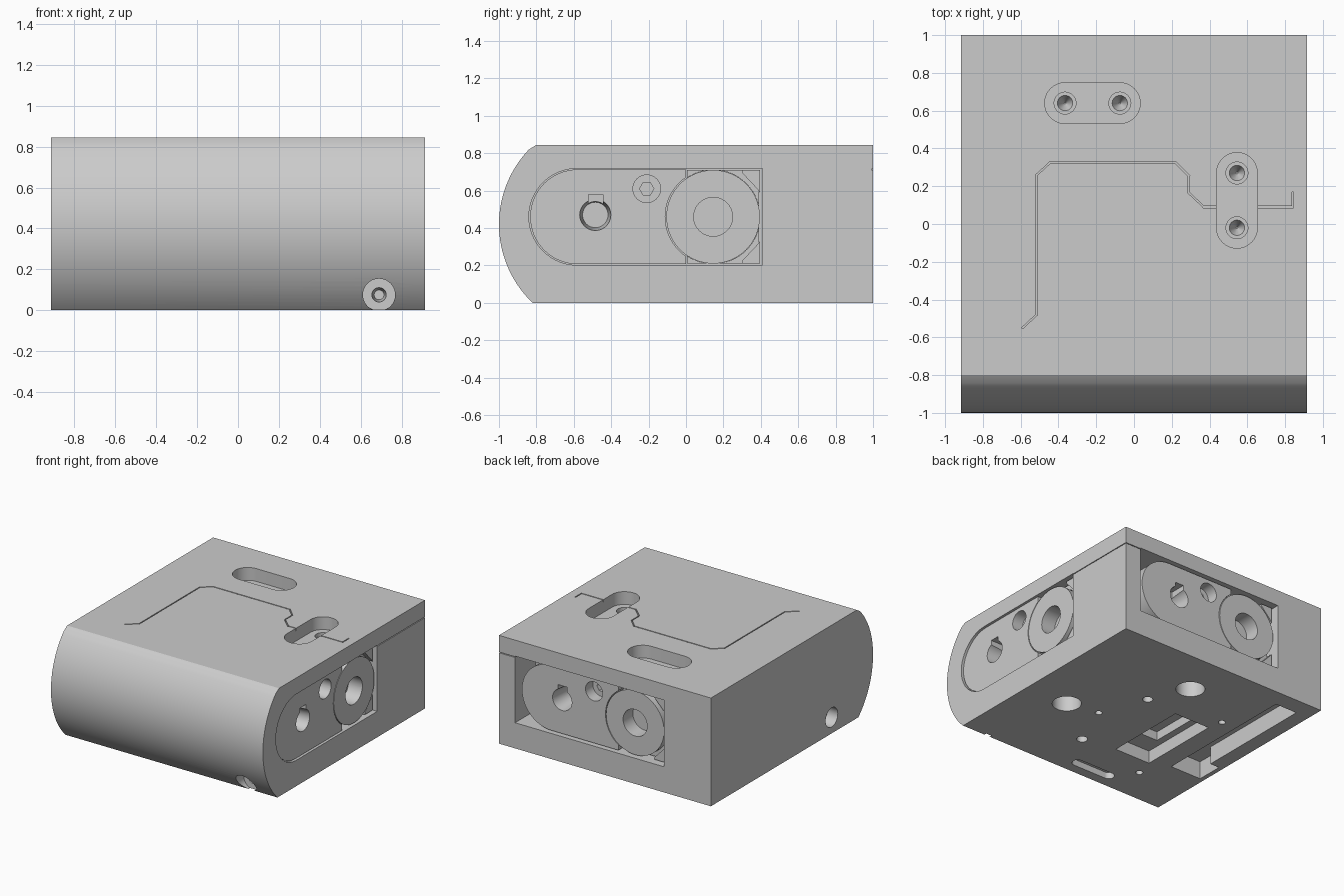
import bpy, bmesh, math
from mathutils import Matrix, Vector

if "Cube" in bpy.data.objects:
    bpy.data.objects.remove(bpy.data.objects["Cube"], do_unlink=True)

HALF_W, HEIGHT = 0.915, 0.845

grey = bpy.data.materials.new("light_grey")
grey.use_nodes = True
grey.diffuse_color = (0.6, 0.6, 0.6, 1)
grey.node_tree.nodes["Principled BSDF"].inputs["Base Color"].default_value = (0.6, 0.6, 0.6, 1)


# Working planes: u and v lie in the face, n points out of it
def plane(origin, u, v, n):
    m = Matrix((Vector(u), Vector(v), Vector(n))).transposed().to_4x4()
    m.translation = origin
    return m


X, Y, Z = Vector((1, 0, 0)), Vector((0, 1, 0)), Vector((0, 0, 1))
TOP = plane((0, 0, HEIGHT), X, Y, Z)
BOTTOM = plane((0, 0, 0), X, Y, -Z)
FRONT = plane((0, -1, 0), X, Z, -Y)
LEFT = plane((-HALF_W, 0, 0), Y, Z, -X)
SIDE_UNIT = plane((HALF_W, 0.145, 0.46), Y, Z, X)
BACK_UNIT = plane((-0.24, 1, 0.46), -X, Z, Y)


# Outlines
def arc(cu, cv, r, a0, a1, n):
    return [(cu + r * math.cos(math.radians(a0 + (a1 - a0) * i / n)),
             cv + r * math.sin(math.radians(a0 + (a1 - a0) * i / n))) for i in range(n + 1)]


def circle(cu, cv, r, n=40):
    return arc(cu, cv, r, 0, 360, n)[:-1]


def rect(u0, u1, v0, v1):
    return [(u0, v0), (u1, v0), (u1, v1), (u0, v1)]


def rounded_left(u0, u1, r):
    return arc(u0 + r, 0, r, 90, 270, 32) + [(u1, -r), (u1, r)]


def stadium(u0, u1, v, r):
    return arc(u0, v, r, 90, 270, 20) + arc(u1, v, r, -90, 90, 20)


# Prism between two depths below a plane; taper scales the far end
def prism(name, frame, pts, near, far, taper=1.0):
    bm = bmesh.new()
    centre = sum((Vector(p) for p in pts), Vector((0, 0))) / len(pts)
    rings = []
    for depth, scale in ((near, 1.0), (far, taper)):
        ring = []
        for p in pts:
            q = centre + (Vector(p) - centre) * scale
            ring.append(bm.verts.new(frame @ Vector((q.x, q.y, -depth))))
        rings.append(ring)
        bm.faces.new(ring)
    for i in range(len(pts)):
        j = (i + 1) % len(pts)
        bm.faces.new((rings[0][i], rings[0][j], rings[1][j], rings[1][i]))
    bmesh.ops.recalc_face_normals(bm, faces=bm.faces)
    mesh = bpy.data.meshes.new(name)
    bm.to_mesh(mesh)
    bm.free()
    mesh.materials.append(grey)
    obj = bpy.data.objects.new(name, mesh)
    bpy.context.collection.objects.link(obj)
    return obj


def activate(obj):
    bpy.ops.object.select_all(action='DESELECT')
    obj.select_set(True)
    bpy.context.view_layer.objects.active = obj


def cut(target, frame, pts, far, near=-0.02, taper=1.0):
    cutter = prism("cutter", frame, pts, near, far, taper)
    cutter.hide_render = True
    activate(target)
    mod = target.modifiers.new("cut", 'BOOLEAN')
    mod.operation, mod.solver, mod.object = 'DIFFERENCE', 'EXACT', cutter
    bpy.ops.object.modifier_apply(modifier=mod.name)
    bpy.data.objects.remove(cutter, do_unlink=True)


def smooth(obj):
    activate(obj)
    bpy.ops.object.shade_smooth_by_angle(angle=math.radians(30))


# Block with a bowed front
bow = math.degrees(math.asin(0.42 / 0.58))
profile = arc(-0.42, 0.42, 0.58, 180 + bow, 180 - bow + 3, 36)
profile += [(-0.80, HEIGHT), (1, HEIGHT), (1, 0)]
body = prism("body", plane((HALF_W, 0, 0), Y, Z, X), profile, 0, 2 * HALF_W)

# Pockets for the side and back units
cut(body, SIDE_UNIT, rounded_left(-0.985, 0.265, 0.258), 0.25)
cut(body, BACK_UNIT, rect(-1.016, 0.27, -0.26, 0.26), 0.25)

# Slots in the top, each with two drilled holes
TOP_TURNED = plane((0, 0, HEIGHT), Y, X, Z)
for frame, u0, u1, v in ((TOP, -0.365, -0.075, 0.64), (TOP_TURNED, -0.02, 0.27, 0.545)):
    cut(body, frame, stadium(u0, u1, v, 0.108), 0.1)
    for u in (u0, u1):
        cut(body, frame, circle(u, v, 0.058, 32), 0.13, 0.05)
        cut(body, frame, circle(u, v, 0.045, 32), 0.21, 0.12, 0.1)

# Thin grooves along the top
paths = (
    [(-0.59, -0.55), (-0.515, -0.48), (-0.515, 0.26), (-0.445, 0.325), (0.22, 0.325),
     (0.29, 0.255), (0.29, 0.165), (0.37, 0.09), (0.45, 0.09)],
    [(0.64, 0.09), (0.84, 0.09), (0.84, 0.165)],
)
for path in paths:
    for a, b in zip(path, path[1:]):
        a, b = Vector(a), Vector(b)
        along = (b - a).normalized() * 0.004
        side = Vector((-along.y, along.x))
        cut(body, TOP, [a - along - side, b + along - side, b + along + side, a - along + side], 0.02)

# Seam around the back corner post
SIDE = plane((HALF_W, 0, 0), Y, Z, X)
BACK = plane((0, 1, 0), X, Z, Y)
cut(body, SIDE, rect(0.40, 1.02, 0.709, 0.715), 0.008)
cut(body, BACK, rect(0.77, 0.93, 0.709, 0.715), 0.008)

# Screw hole low in the front, plain hole in the left wall
cut(body, FRONT, circle(0.69, 0.075, 0.079), 0.2)
cut(body, FRONT, circle(0.69, 0.075, 0.04, 24), 0.32, 0.15, 0.6)
cut(body, LEFT, circle(-0.49, 0.125, 0.075), 0.09)

# Holes in the underside: x, y, radius, depth
for x, y, r, d in ((0.547, -0.10, 0.105, 0.15), (0, 0.63, 0.105, 0.15),
                   (0.14, 0.32, 0.037, 0.1), (0.134, -0.42, 0.04, 0.1),
                   (0.286, -0.054, 0.026, 0.1), (-0.48, 0.41, 0.026, 0.1),
                   (-0.49, -0.525, 0.026, 0.1)):
    cut(body, BOTTOM, circle(x, y, r, 32), d)

# Recesses in the underside
cut(body, BOTTOM, stadium(-0.35, -0.06, -0.70, 0.042), 0.05)
cut(body, BOTTOM, rect(-0.455, -0.145, -0.375, 0.29), 0.1)
cut(body, BOTTOM, rect(-0.40, -0.22, -0.22, 0.22), 0.17, 0.05)
cut(body, BOTTOM, [(-0.88, -0.31), (-0.61, -0.31), (-0.61, 0.86),
                   (-0.80, 0.86), (-0.80, -0.10), (-0.88, -0.10)], 0.14)
smooth(body)


# Lock unit: plate with keyhole and bolt, dial, backing and corner braces
def lock_unit(label, frame, face):
    plate = prism(label + "_plate", frame, rounded_left(-0.978, -0.145, 0.253), face, 0.26)
    cut(plate, frame, circle(0, 0, 0.256, 64), 0.3)
    cut(plate, frame, circle(-0.63, 0.01, 0.085), face + 0.17, face - 0.02, 0.8)
    cut(plate, frame, rect(-0.667, -0.59, 0.03, 0.12), face + 0.13)
    cut(plate, frame, circle(-0.355, 0.15, 0.074), face + 0.09)
    cut(plate, frame, circle(-0.355, 0.15, 0.038, 6), face + 0.15, face + 0.05)
    smooth(plate)

    dial = prism(label + "_dial", frame, circle(0, 0, 0.25, 64), face, 0.26)
    cut(dial, frame, circle(0, 0, 0.104), face + 0.12)
    smooth(dial)

    backing = prism(label + "_backing", frame, rect(-0.14, 0.245, -0.25, 0.25), face + 0.06, 0.26)
    cut(backing, frame, circle(0, 0, 0.251, 64), 0.3)
    smooth(backing)

    for end, s in (("upper", 1), ("lower", -1)):
        brace = [(0.25, 0.13 * s), (0.25, 0.25 * s), (0.155, 0.25 * s), (0.155, 0.235 * s), (0.235, 0.15 * s)]
        obj = prism(label + "_" + end + "_brace", frame, brace, face + 0.015, 0.26)
        cut(obj, frame, circle(0, 0, 0.252, 64), 0.3)


lock_unit("side", SIDE_UNIT, 0.015)
lock_unit("back", BACK_UNIT, 0.03)
